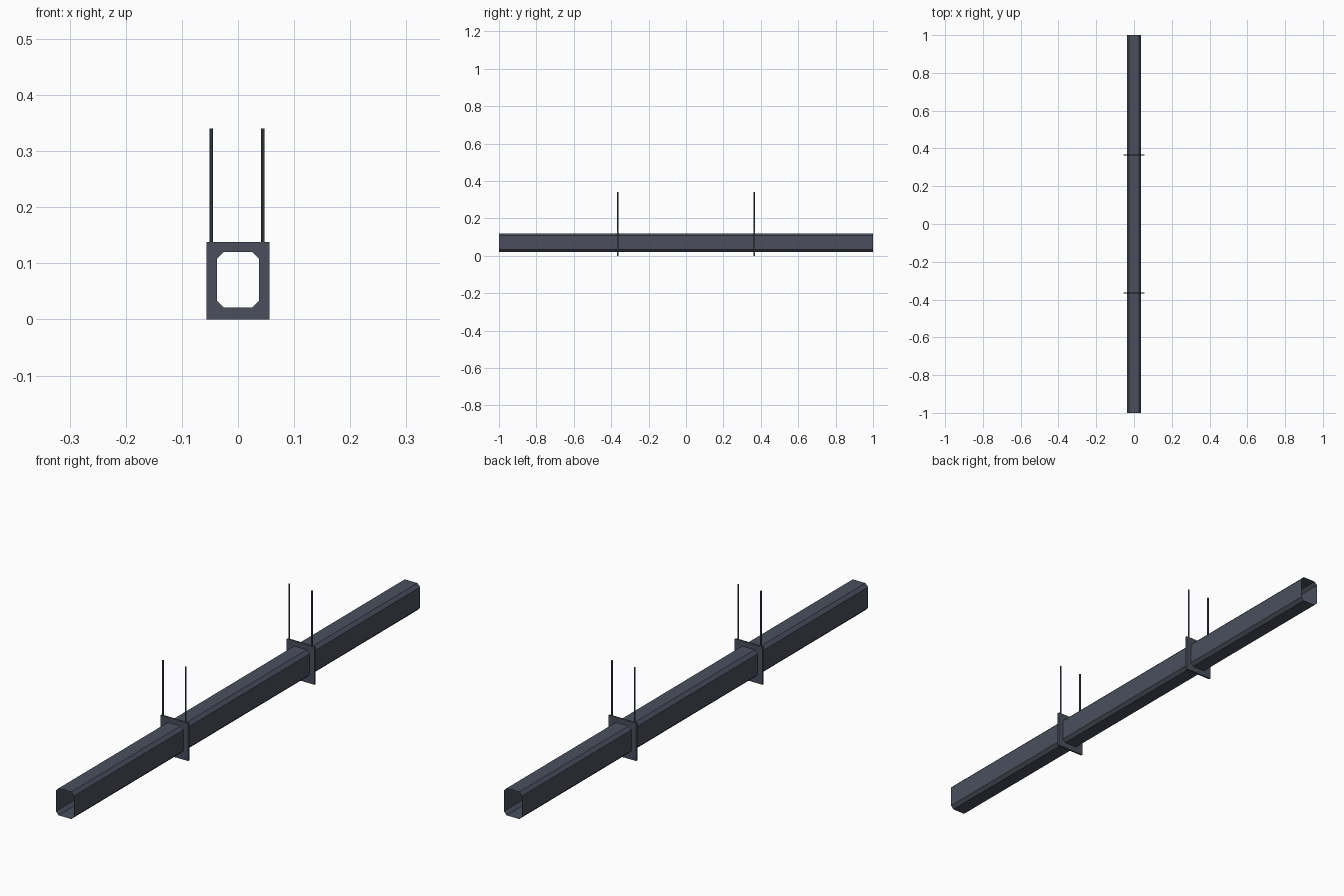
import bpy, bmesh

if "Cube" in bpy.data.objects:
    bpy.data.objects.remove(bpy.data.objects["Cube"])

steel = bpy.data.materials.new("dark_blue_grey")
steel.diffuse_color = (0.070, 0.078, 0.108, 1)
steel.use_nodes = True
steel.node_tree.nodes["Principled BSDF"].inputs["Base Color"].default_value = steel.diffuse_color

HALF_W, Z0, Z1, CUT = 0.037, 0.021, 0.120, 0.0115   # duct cross-section
PLATE_W, PLATE_H, PLATE_T = 0.056, 0.138, 0.007     # hanger plate
HANGER_Y = 0.365
ROD_TOP, ROD_R = 0.340, 0.003


def section():
    """Chamfered rectangle of the duct as (x, z) points."""
    w, c = HALF_W, CUT
    return [(-w + c, Z0), (w - c, Z0), (w, Z0 + c), (w, Z1 - c),
            (w - c, Z1), (-w + c, Z1), (-w, Z1 - c), (-w, Z0 + c)]


def finish(bm, name):
    mesh = bpy.data.meshes.new(name)
    bm.to_mesh(mesh)
    bm.free()
    mesh.materials.append(steel)
    obj = bpy.data.objects.new(name, mesh)
    bpy.context.collection.objects.link(obj)
    return obj


def bridge(bm, a, b):
    for i in range(len(a)):
        j = (i + 1) % len(a)
        bm.faces.new((a[i], a[j], b[j], b[i]))


# Long open duct, a thin sheet without end caps
bm = bmesh.new()
rings = [[bm.verts.new((x, y, z)) for x, z in section()] for y in (-1, 1)]
bridge(bm, *rings)
bmesh.ops.recalc_face_normals(bm, faces=bm.faces)
finish(bm, "duct")


def hanger_plate(y, name):
    """Rectangular plate with an opening matching the duct."""
    w, h = PLATE_W, PLATE_H
    # each corner is used twice so the outline pairs with the eight opening points
    corners = [(-w, 0), (w, 0), (w, h), (-w, h)]
    bm = bmesh.new()
    sides = []
    for yy in (y - PLATE_T / 2, y + PLATE_T / 2):
        outer = [bm.verts.new((x, yy, z)) for x, z in corners]
        inner = [bm.verts.new((x, yy, z)) for x, z in section()]
        for i in range(4):
            j = (i + 1) % 4
            bm.faces.new((outer[i], outer[j], inner[2 * i + 1], inner[2 * i]))
            bm.faces.new((outer[j], inner[(2 * i + 2) % 8], inner[2 * i + 1]))
        sides.append((outer, inner))
    bridge(bm, sides[0][0], sides[1][0])
    bridge(bm, sides[0][1], sides[1][1])
    bmesh.ops.recalc_face_normals(bm, faces=bm.faces)
    finish(bm, name)


def rod(x, y, name):
    """Thin threaded-style hanger rod standing on the plate."""
    bpy.ops.mesh.primitive_cylinder_add(
        vertices=8, radius=ROD_R, depth=ROD_TOP - PLATE_H + 0.002,
        location=(x, y, (ROD_TOP + PLATE_H - 0.002) / 2))
    obj = bpy.context.object
    obj.name = name
    obj.data.materials.append(steel)


# Two hangers, each a plate with two rods
for label, y in (("front", -HANGER_Y), ("back", HANGER_Y)):
    hanger_plate(y, label + "_hanger_plate")
    rod(-0.048, y, label + "_left_rod")
    rod(0.044, y, label + "_right_rod")
